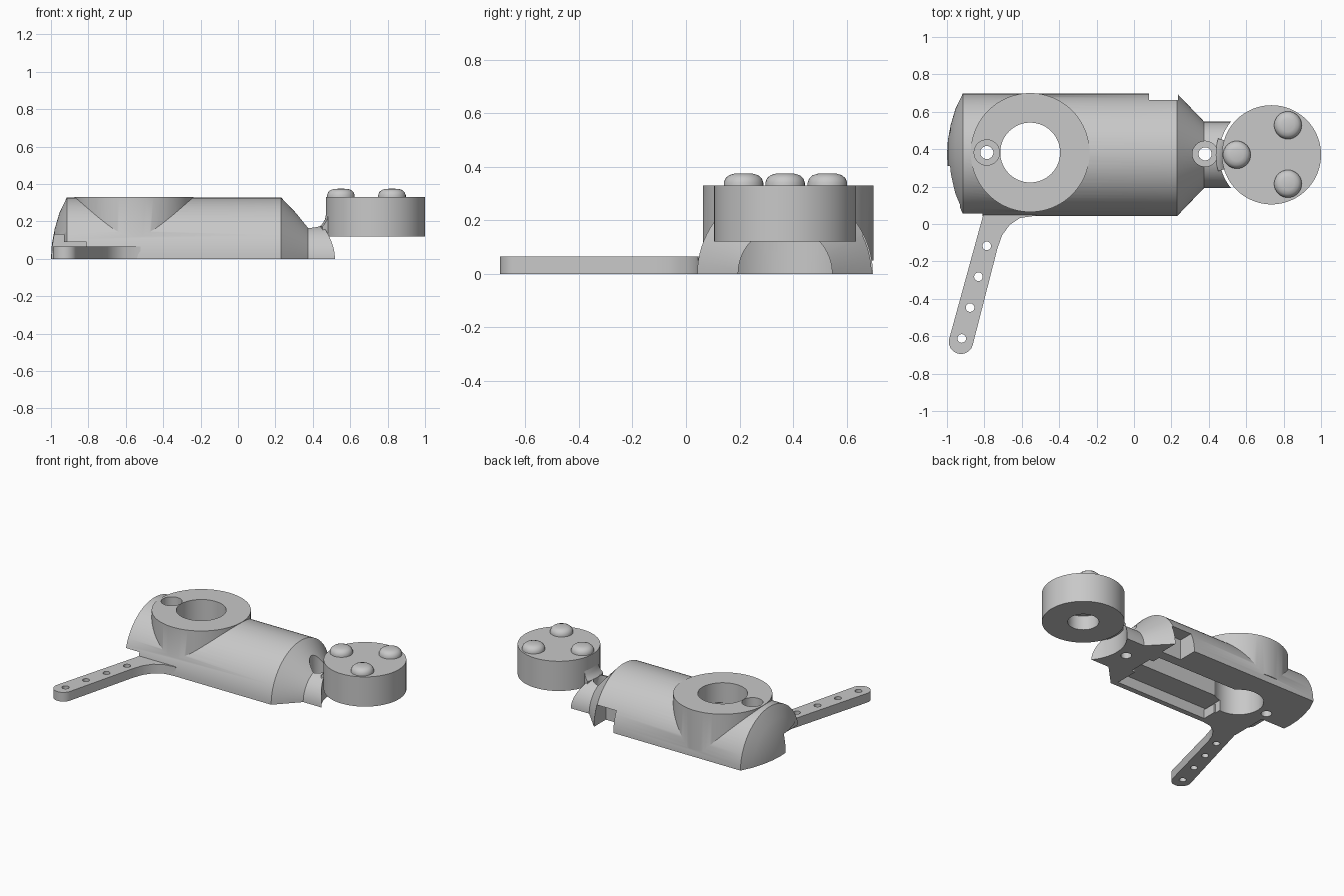
import bpy, bmesh, math
from mathutils import Vector, Matrix

cube = bpy.data.objects.get("Cube")
if cube:
    bpy.data.objects.remove(cube)

AXIS_Y = 0.37
HEAD = (-0.555, 0.382)
KNOB = (0.735, 0.37)
FULL = 2 * math.pi

grey = bpy.data.materials.new("plain grey")
grey.use_nodes = True
grey.diffuse_color = (0.58, 0.58, 0.58, 1)
grey.node_tree.nodes["Principled BSDF"].inputs["Base Color"].default_value = grey.diffuse_color


def finish(name, bm):
    bmesh.ops.recalc_face_normals(bm, faces=bm.faces)
    mesh = bpy.data.meshes.new(name)
    bm.to_mesh(mesh)
    bm.free()
    ob = bpy.data.objects.new(name, mesh)
    bpy.context.collection.objects.link(ob)
    mesh.materials.append(grey)
    return ob


def revolve(name, profile, angle, axis, centre, steps):
    """Spin a profile given as (x, z) pairs, then close any open side."""
    bm = bmesh.new()
    vs = [bm.verts.new(Vector(centre) + Vector((a, 0, b))) for a, b in profile]
    es = [bm.edges.new(p) for p in zip(vs, vs[1:])]
    if angle < FULL:
        bmesh.ops.rotate(bm, verts=vs, cent=centre, matrix=Matrix.Rotation(-angle / 2, 3, axis))
    bmesh.ops.spin(bm, geom=vs + es, cent=centre, axis=axis, angle=angle, steps=steps)
    bmesh.ops.remove_doubles(bm, verts=bm.verts, dist=0.0002)
    bmesh.ops.holes_fill(bm, edges=[e for e in bm.edges if e.is_boundary], sides=0)
    return finish(name, bm)


def cylinder(name, x, y, r, z0, z1, sides=64):
    bm = bmesh.new()
    bmesh.ops.create_cone(bm, cap_ends=True, segments=sides, radius1=r, radius2=r, depth=z1 - z0,
                          matrix=Matrix.Translation((x, y, (z0 + z1) / 2)))
    return finish(name, bm)


def prism(name, outline, direction):
    """Extrude a closed outline of 3D points."""
    bm = bmesh.new()
    face = bm.faces.new([bm.verts.new(p) for p in outline])
    new = bmesh.ops.extrude_face_region(bm, geom=[face], use_keep_orig=True)["geom"]
    bmesh.ops.translate(bm, verts=[g for g in new if isinstance(g, bmesh.types.BMVert)], vec=direction)
    return finish(name, bm)


def box(name, x0, x1, y0, y1, z0, z1):
    return prism(name, [(x0, y0, z0), (x1, y0, z0), (x1, y1, z0), (x0, y1, z0)], (0, 0, z1 - z0))


def screw_hole(name, x, y, step):
    # Narrow through hole with a wider counterbore above the step
    return revolve(name, [(0, -0.1), (0.035, -0.1), (0.035, step), (0.068, step), (0.068, 0.5), (0, 0.5)],
                   FULL, (0, 0, 1), (x, y, 0), 32)


def combine(target, other, operation):
    mod = target.modifiers.new(operation.lower(), "BOOLEAN")
    mod.operation, mod.object, mod.solver = operation, other, "EXACT"
    bpy.context.view_layer.objects.active = target
    bpy.ops.object.modifier_apply(modifier=mod.name)
    bpy.data.objects.remove(other)


def smooth(ob):
    bpy.ops.object.select_all(action="DESELECT")
    ob.select_set(True)
    bpy.context.view_layer.objects.active = ob
    bpy.ops.object.shade_smooth_by_angle(angle=math.radians(28))


# Round body: shallow domed end, straight barrel, tapered shoulder, neck
body = revolve("body", [(-1, 0), (-0.995, 0.08), (-0.98, 0.16), (-0.955, 0.245), (-0.915, 0.328), (0.23, 0.328),
                        (0.375, 0.177), (0.56, 0.177), (0.56, 0)], FULL, (1, 0, 0), (0, AXIS_Y, 0), 80)
# Round head blended into the barrel
combine(body, cylinder("head", *HEAD, 0.318, 0.05, 0.33, 96), "UNION")

# Stepped pocket that clears the arm at the domed end
pocket = [(-1.1, -0.1, -0.1), (-0.81, -0.1, -0.1), (-0.81, -0.1, 0.09), (-0.93, -0.1, 0.09),
          (-0.93, -0.1, 0.13), (-1.1, -0.1, 0.13)]
cutters = [
    # Flat underside
    box("lower_half", -1.5, 1.5, -1, 1.5, -1, 0),
    # Scoop in the neck around the knob
    cylinder("neck_scoop", *KNOB, 0.28, -0.1, 0.5, 128),
    cylinder("head_bore", *HEAD, 0.16, -0.1, 0.5),
    screw_hole("rear_screw_hole", -0.787, 0.382, 0.24),
    screw_hole("front_screw_hole", 0.38, 0.375, 0.07),
    # Stepped channel in the underside
    box("wide_channel", -0.53, 0.2, 0.08, 0.49, -0.1, 0.075),
    box("deep_channel", -0.5, 0.23, 0.25, 0.43, -0.1, 0.19),
    # Notch in the back edge
    box("back_notch", 0.08, 0.235, 0.56, 0.9, -0.1, 0.145),
    prism("arm_pocket", pocket, (0, 0.41, 0)),
]
for c in cutters:
    combine(body, c, "DIFFERENCE")
smooth(body)

# Flat arm with a rounded tip and a fillet at the root
tip = Vector((-0.925, -0.63, 0))
outline = [tip + 0.065 * Vector((math.cos(a), math.sin(a), 0))
           for a in [math.radians(165 + 15 * i) for i in range(13)]]
outline += [(-0.73, -0.13, 0), (-0.705, -0.06, 0), (-0.665, -0.005, 0), (-0.61, 0.032, 0),
            (-0.52, 0.045, 0), (-0.52, 0.18, 0), (-0.77, 0.18, 0)]
arm = prism("arm", outline, (0, 0, 0.065))
for i in range(4):
    combine(arm, cylinder("arm_hole", -0.787 - 0.0447 * i, -0.117 - 0.165 * i, 0.023, -0.1, 0.2, 24), "DIFFERENCE")
smooth(arm)

# Round knob with a blind bore underneath
knob = cylinder("knob", *KNOB, 0.265, 0.12, 0.33, 96)
combine(knob, cylinder("knob_bore", *KNOB, 0.1, 0, 0.22), "DIFFERENCE")
smooth(knob)

# Curved fillet that joins the neck to the knob
fillet = revolve("knob_fillet", [(-0.25, 0.125), (-0.29, 0.125), (-0.298, 0.172), (-0.285, 0.185), (-0.27, 0.21),
                                 (-0.262, 0.25), (-0.25, 0.25), (-0.25, 0.125)],
                 math.radians(34), (0, 0, 1), (*KNOB, 0), 10)
smooth(fillet)

# Three rounded buttons on the knob
for i, (x, y) in enumerate([(0.823, 0.528), (0.55, 0.37), (0.823, 0.215)]):
    button = revolve(f"button_{i + 1}", [(0.074, -0.01), (0.074, 0.01), (0.068, 0.026), (0.055, 0.038),
                                         (0.035, 0.044), (0, 0.045)], FULL, (0, 0, 1), (x, y, 0.33), 32)
    smooth(button)
